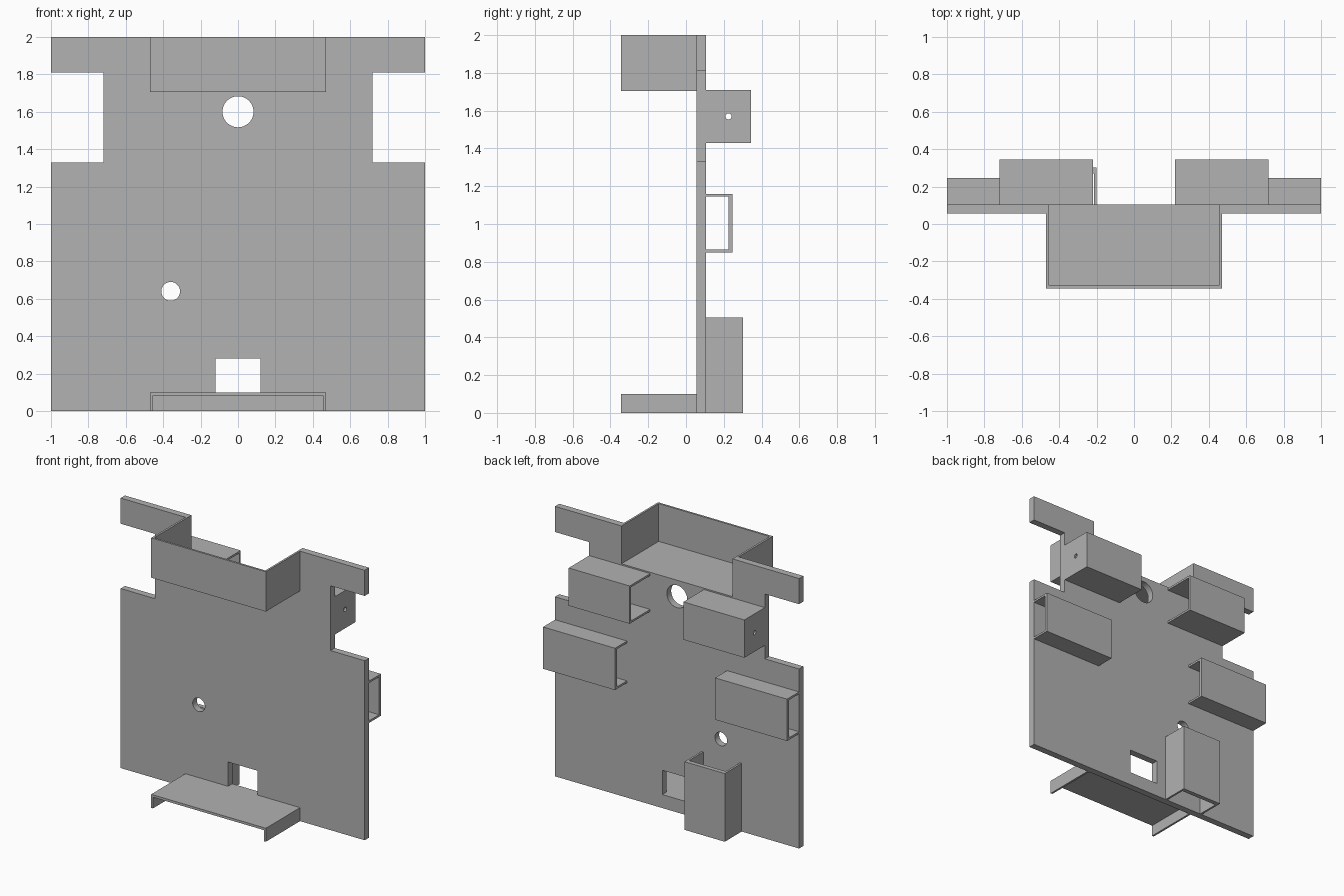
import bpy
import math

if "Cube" in bpy.data.objects:
    bpy.data.objects.remove(bpy.data.objects["Cube"], do_unlink=True)

grey = bpy.data.materials.new("plain grey")
grey.use_nodes = True
grey.diffuse_color = (0.445, 0.445, 0.445, 1)
grey.node_tree.nodes["Principled BSDF"].inputs["Base Color"].default_value = grey.diffuse_color

FRONT, BACK = 0.055, 0.105   # faces of the main plate
WALL = 0.015                 # sheet thickness of the attached parts
OVER = 0.05                  # how far cutters reach past open sides


def box(name, x, y, z):
    """Box from (min, max) ranges."""
    bpy.ops.mesh.primitive_cube_add(size=1)
    ob = bpy.context.object
    ob.name = name
    ranges = (x, y, z)
    for v in ob.data.vertices:
        v.co = [r[0] if c < 0 else r[1] for c, r in zip(v.co, ranges)]
    ob.data.materials.append(grey)
    return ob


def bore(centre, radius, axis, sides=48):
    """Round cutter along x or y."""
    turn = (0, math.pi / 2, 0) if axis == "x" else (math.pi / 2, 0, 0)
    bpy.ops.mesh.primitive_cylinder_add(vertices=sides, radius=radius, depth=0.2,
                                        location=centre, rotation=turn)
    ob = bpy.context.object
    ob.data.materials.append(grey)
    return ob


def cut(target, *cutters):
    """Subtract the cutters, then remove them."""
    bpy.ops.object.select_all(action="DESELECT")
    target.select_set(True)
    bpy.context.view_layer.objects.active = target
    for cutter in cutters:
        mod = target.modifiers.new("cut", "BOOLEAN")
        mod.operation = "DIFFERENCE"
        mod.solver = "EXACT"
        mod.object = cutter
        bpy.ops.object.modifier_apply(modifier=mod.name)
        bpy.data.objects.remove(cutter, do_unlink=True)
    bpy.ops.object.shade_smooth_by_angle(angle=math.radians(30))


def span(side, a, b):
    """Range mirrored to the given side."""
    return tuple(sorted((side * a, side * b)))


# Main plate with side notches, top gap, two round holes and a slot
through = (FRONT - OVER, BACK + OVER)
plate = box("main_plate", (-1, 1), (FRONT, BACK), (0, 2))
cut(plate,
    box("notch", (0.72, 1.1), through, (1.33, 1.81)),
    box("notch", (-1.1, -0.72), through, (1.33, 1.81)),
    box("gap", (-0.455, 0.455), through, (1.705 + WALL, 2.1)),
    box("slot", (-0.12, 0.12), through, (0.1, 0.28)),
    bore((0, 0.08, 1.6), 0.083, "y"),
    bore((-0.36, 0.08, 0.64), 0.05, "y"))

# Upper front tray, open at the top and towards the plate
half, depth = 0.47, -0.345
tray = box("upper_tray", (-half, half), (depth, FRONT), (1.705, 2))
cut(tray, box("hollow", (WALL - half, half - WALL), (depth + WALL, FRONT + OVER),
              (1.705 + WALL, 2.1)))

# Lower front shelf with downward side lips
shelf = box("lower_shelf", (-half, half), (depth, FRONT), (0, 0.1))
cut(shelf, box("hollow", (WALL - half, half - WALL), (depth - OVER, FRONT + OVER),
               (-OVER, 0.082)))

for side, label in ((1, "left"), (-1, "right")):
    # Upper rear pocket: closed outer end with a pin hole, open inner end
    pocket = box(label + "_upper_pocket", span(side, 0.22, 0.72), (BACK, 0.345), (1.43, 1.71))
    cut(pocket,
        box("hollow", span(side, 0.22 - OVER, 0.72 - WALL), (BACK - OVER, 0.345 - WALL),
            (1.43 + WALL, 1.71 - WALL)),
        bore((side * 0.72, 0.225, 1.57), 0.016, "x", 24))

    # Middle rear channel, open at both ends
    channel = box(label + "_middle_channel", span(side, 0.41, 1), (BACK, 0.245), (0.85, 1.16))
    cut(channel, box("hollow", span(side, 0.41 - OVER, 1 + OVER), (BACK - OVER, 0.225),
                     (0.85 + WALL, 1.16 - WALL)))

# Lower rear sleeve, open at top and bottom
sleeve = box("lower_sleeve", (-0.53, -0.2), (BACK, 0.303), (0, 0.505))
cut(sleeve, box("hollow", (-0.53 + WALL, -0.2 - WALL), (BACK - OVER, 0.27), (-OVER, 0.6)))
